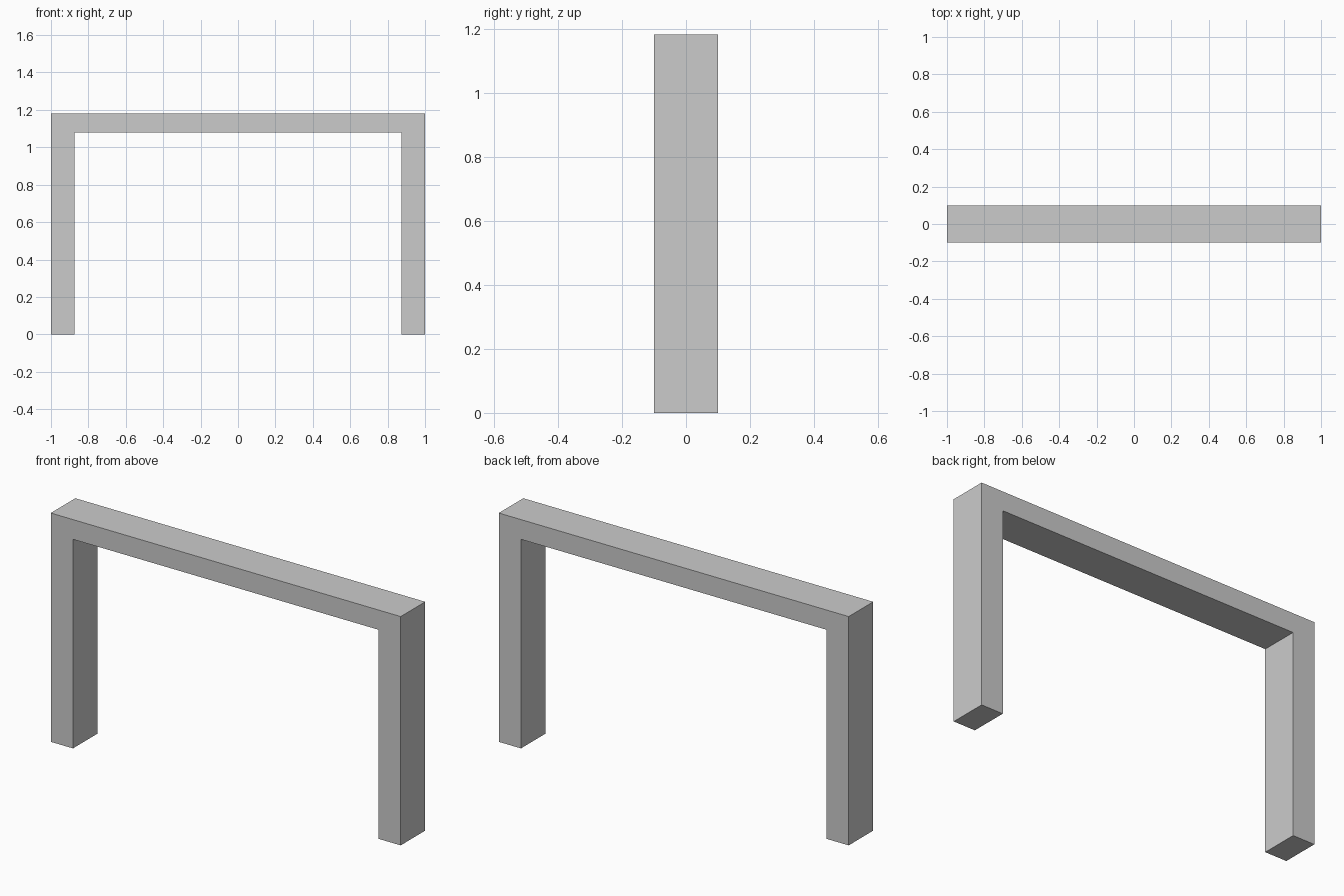
import bpy
import bmesh

if "Cube" in bpy.data.objects:
    bpy.data.objects.remove(bpy.data.objects["Cube"])

HALF_W, INNER_W = 1.0, 0.873   # outer and inner half widths
TOP, UNDERSIDE = 1.182, 1.08   # beam top and underside heights
DEPTH = 0.2

# Right half of the portal outline, mirrored to make the full profile
right = [(INNER_W, UNDERSIDE), (INNER_W, 0), (HALF_W, 0), (HALF_W, TOP)]
profile = right + [(-x, z) for x, z in reversed(right)]

# Portal frame: two legs and top beam as one extruded profile
bm = bmesh.new()
face = bm.faces.new([bm.verts.new((x, -DEPTH / 2, z)) for x, z in profile])
extruded = bmesh.ops.extrude_face_region(bm, geom=[face])
verts = [v for v in extruded["geom"] if isinstance(v, bmesh.types.BMVert)]
bmesh.ops.translate(bm, verts=verts, vec=(0, DEPTH, 0))
bmesh.ops.recalc_face_normals(bm, faces=bm.faces)

mesh = bpy.data.meshes.new("portal_frame")
bm.to_mesh(mesh)
bm.free()
frame = bpy.data.objects.new("portal_frame", mesh)
bpy.context.collection.objects.link(frame)
